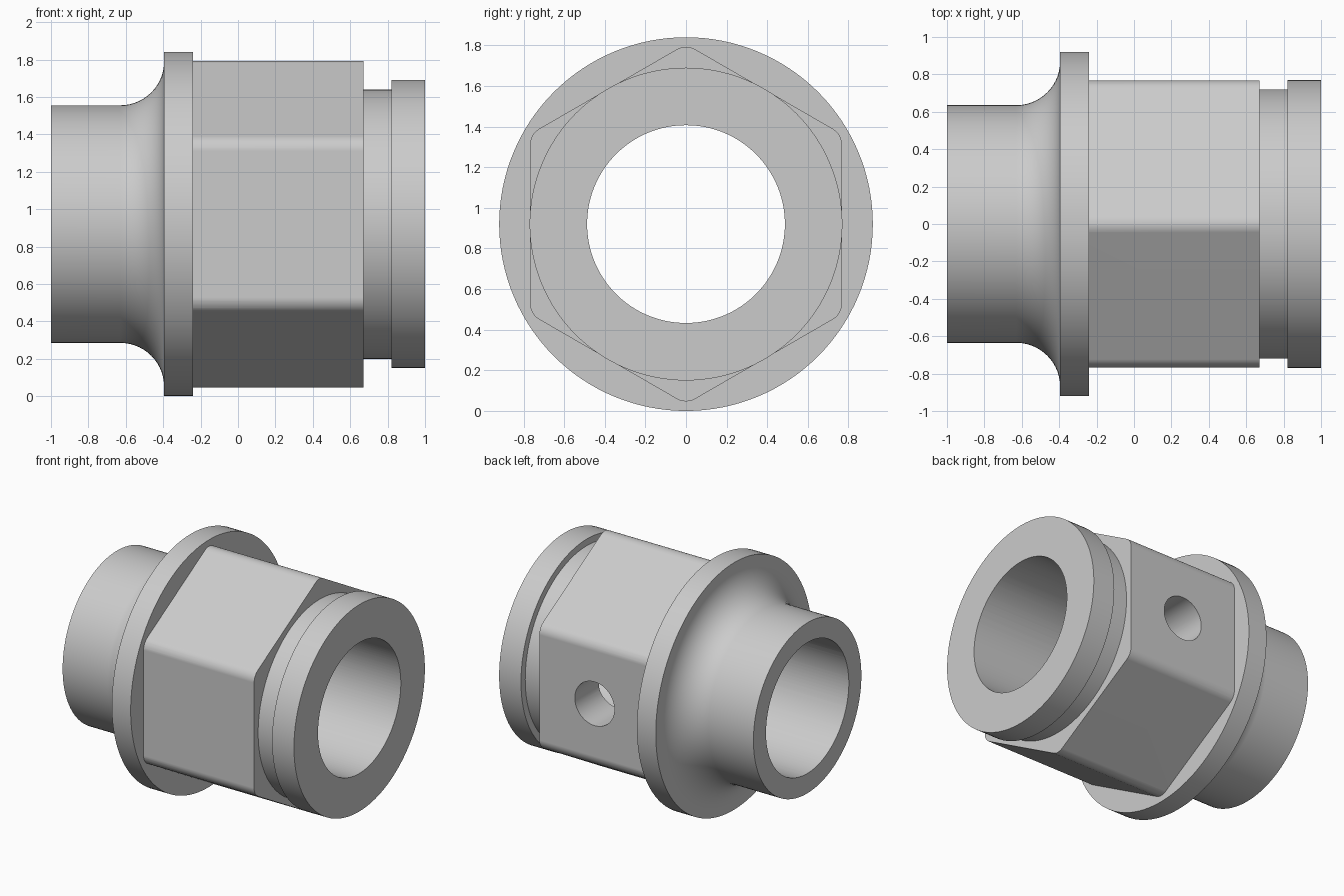
import bpy, bmesh, math
from mathutils import Vector, Matrix

old = bpy.data.objects.get("Cube")
if old:
    bpy.data.objects.remove(old, do_unlink=True)

AXIS_Z = 0.92
SEGMENTS = 128

# Plain grey metal
metal = bpy.data.materials.new("grey_metal")
metal.use_nodes = True
grey = (0.6, 0.6, 0.6, 1)
metal.diffuse_color = grey
metal.node_tree.nodes["Principled BSDF"].inputs["Base Color"].default_value = grey


def finish(name, bm):
    bmesh.ops.recalc_face_normals(bm, faces=bm.faces)
    mesh = bpy.data.meshes.new(name)
    bm.to_mesh(mesh)
    bm.free()
    mesh.materials.append(metal)
    obj = bpy.data.objects.new(name, mesh)
    bpy.context.collection.objects.link(obj)
    return obj


def lathe(name, profile):
    """Spin (x, radius) points about the fitting's axis."""
    bm = bmesh.new()
    verts = [bm.verts.new((x, 0, AXIS_Z + r)) for x, r in profile]
    edges = [bm.edges.new(pair) for pair in zip(verts, verts[1:])]
    bmesh.ops.spin(bm, geom=verts + edges, cent=(0, 0, AXIS_Z), axis=(1, 0, 0),
                   angle=math.tau, steps=SEGMENTS)
    bmesh.ops.remove_doubles(bm, verts=bm.verts, dist=1e-5)
    return finish(name, bm)


def hex_prism(name, x0, x1, apothem, corner, steps=6):
    """Hexagonal prism along x with rounded long edges."""
    bm = bmesh.new()
    reach = (apothem - corner) / math.cos(math.pi / 6)
    ring = []
    for k in range(6):
        mid = math.radians(90 + 60 * k)
        for i in range(steps + 1):
            a = mid + math.radians(60 * i / steps - 30)
            ring.append(bm.verts.new((
                x0, reach * math.cos(mid) + corner * math.cos(a),
                AXIS_Z + reach * math.sin(mid) + corner * math.sin(a))))
    face = bm.faces.new(ring)
    new = bmesh.ops.extrude_face_region(bm, geom=[face])["geom"]
    moved = [g for g in new if isinstance(g, bmesh.types.BMVert)]
    bmesh.ops.translate(bm, verts=moved, vec=Vector((x1 - x0, 0, 0)))
    return finish(name, bm)


def radial_cylinder(name, x, radius, y0, y1):
    """Cylinder along y at the axis height."""
    bm = bmesh.new()
    place = Matrix.Translation((x, (y0 + y1) / 2, AXIS_Z)) @ Matrix.Rotation(math.pi / 2, 4, 'X')
    bmesh.ops.create_cone(bm, cap_ends=True, segments=64, radius1=radius,
                          radius2=radius, depth=y1 - y0, matrix=place)
    return finish(name, bm)


def combine(target, other, operation):
    mod = target.modifiers.new(operation.lower(), 'BOOLEAN')
    mod.operation, mod.object, mod.solver = operation, other, 'EXACT'
    bpy.context.view_layer.objects.active = target
    bpy.ops.object.modifier_apply(modifier=mod.name)
    bpy.data.objects.remove(other, do_unlink=True)


# Turned body: tube, concave fillet, flange, groove and end collar
TUBE, FLANGE_X, FILLET = 0.635, -0.395, 0.235
fillet = []
for i in range(15):
    a = math.pi / 2 * i / 14
    fillet.append((FLANGE_X - FILLET + FILLET * math.sin(a),
                   TUBE + FILLET * (1 - math.cos(a))))
body = lathe("fitting_body",
             [(-1, 0), (-1, TUBE)] + fillet +
             [(FLANGE_X, 0.92), (-0.24, 0.92), (-0.24, 0.72), (0.82, 0.72),
              (0.82, 0.77), (1, 0.77), (1, 0)])

# Hexagonal wrench section, set into the flange
combine(body, hex_prism("hex_section", -0.3, 0.67, 0.768, 0.09), 'UNION')

# Through bore and the side port in the back flat
combine(body, lathe("bore", [(-1.1, 0), (-1.1, 0.487), (1.1, 0.487), (1.1, 0)]), 'DIFFERENCE')
combine(body, radial_cylinder("side_port", 0.215, 0.163, 0.05, 1.2), 'DIFFERENCE')

# Smooth shading on the rounds, crisp on the machined edges
bpy.ops.object.select_all(action='DESELECT')
body.select_set(True)
bpy.context.view_layer.objects.active = body
bpy.ops.object.shade_smooth_by_angle(angle=math.radians(30))
weighted = body.modifiers.new("even_flats", 'WEIGHTED_NORMAL')
weighted.keep_sharp = True
